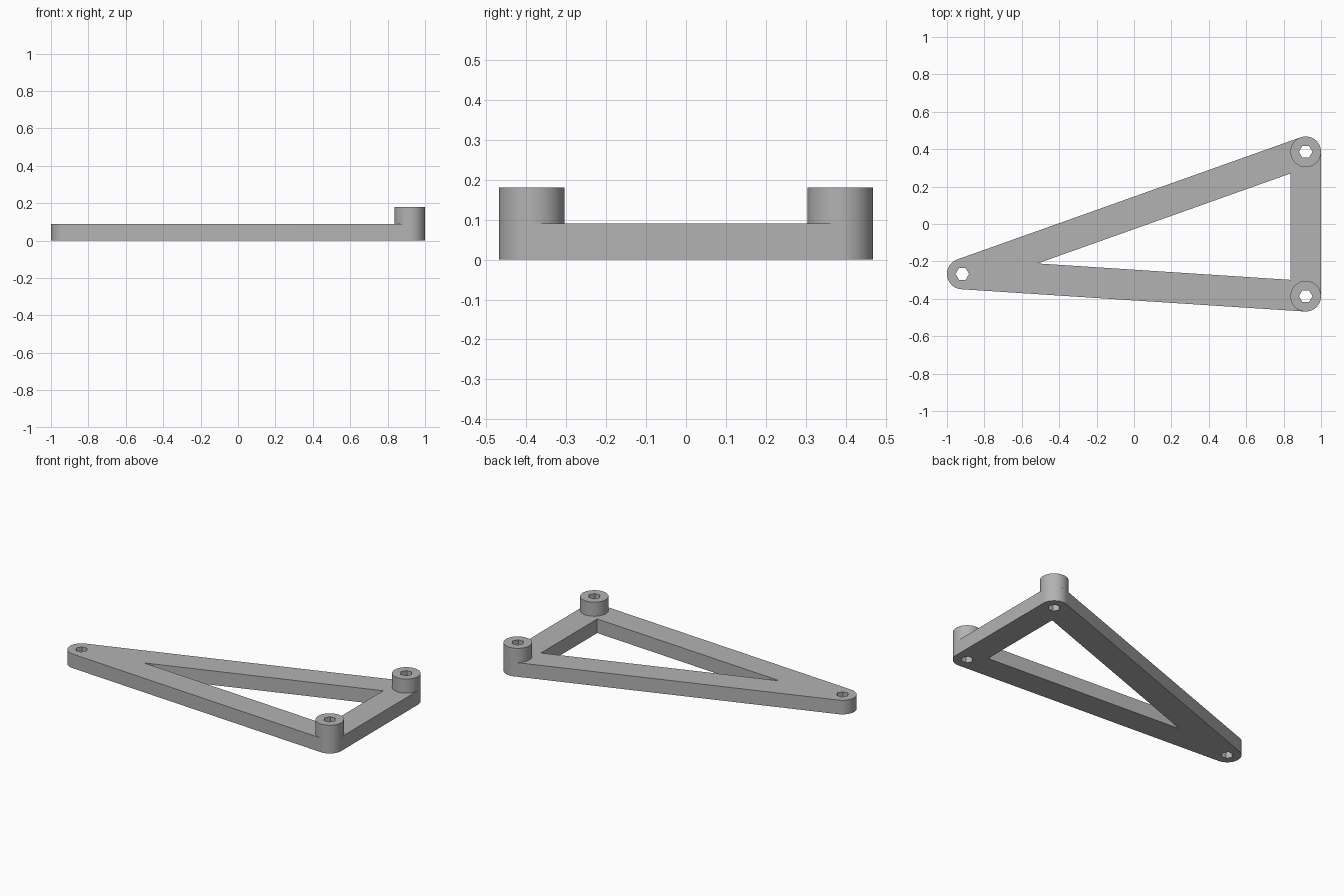
import bpy, bmesh
from math import pi, tau, radians, atan2, cos, sin
from mathutils import Vector

cube = bpy.data.objects.get("Cube")
if cube:
    bpy.data.objects.remove(cube, do_unlink=True)

RADIUS = 0.082      # boss radius and half width of each arm
HOLE = 0.036        # hexagonal hole, corner radius
PLATE_TOP = 0.09
BOSS_TOP = 0.18
# Hole centres, counter-clockwise
TIP = Vector((-0.918, -0.267))
FRONT = Vector((0.918, -0.386))
BACK = Vector((0.918, 0.386))
CORNERS = [TIP, FRONT, BACK]

grey = bpy.data.materials.new("plain grey")
grey.use_nodes = True
colour = (0.45, 0.45, 0.45, 1)
grey.diffuse_color = colour
grey.node_tree.nodes["Principled BSDF"].inputs["Base Color"].default_value = colour


def arc(centre, radius, start, sweep, steps):
    return [centre + radius * Vector((cos(start + sweep * i / steps),
                                      sin(start + sweep * i / steps)))
            for i in range(steps + 1)]


def circle(centre, radius, sides):
    return arc(centre, radius, 0, tau, sides)[:-1]


def rounded_outline():
    """Outline wrapped around the three corner circles."""
    points = []
    for i, here in enumerate(CORNERS):
        into = here - CORNERS[i - 1]
        out = CORNERS[(i + 1) % 3] - here
        start = atan2(into.y, into.x) - pi / 2
        sweep = (atan2(out.y, out.x) - atan2(into.y, into.x)) % tau
        points += arc(here, RADIUS, start, sweep, 24)
    return points


def inner_triangle():
    """Triangle of the arm centre lines, inset by half an arm width."""
    points = []
    for i, here in enumerate(CORNERS):
        a = (CORNERS[i - 1] - here).normalized()
        b = (CORNERS[(i + 1) % 3] - here).normalized()
        bisector = (a + b).normalized()
        points.append(here + bisector * RADIUS / abs(a.cross(bisector)))
    return points


def extruded_part(name, loops, bottom, top, closed_base=True):
    """Solid from an outer loop and hole loops."""
    bm = bmesh.new()
    edges = []
    for loop in loops:
        verts = [bm.verts.new((p.x, p.y, bottom)) for p in loop]
        edges += [bm.edges.new((v, verts[i - 1])) for i, v in enumerate(verts)]
    bmesh.ops.triangle_fill(bm, edges=edges, use_beauty=True, normal=(0, 0, 1))
    base = bm.faces[:]
    result = bmesh.ops.extrude_face_region(bm, geom=base, use_keep_orig=True)
    raised = [g for g in result["geom"] if isinstance(g, bmesh.types.BMVert)]
    bmesh.ops.translate(bm, verts=raised, vec=(0, 0, top - bottom))
    bmesh.ops.recalc_face_normals(bm, faces=bm.faces[:])
    if not closed_base:
        bmesh.ops.delete(bm, geom=base, context='FACES_ONLY')
    mesh = bpy.data.meshes.new(name)
    bm.to_mesh(mesh)
    bm.free()
    mesh.materials.append(grey)
    obj = bpy.data.objects.new(name, mesh)
    bpy.context.collection.objects.link(obj)
    bpy.ops.object.select_all(action='DESELECT')
    obj.select_set(True)
    bpy.context.view_layer.objects.active = obj
    bpy.ops.object.shade_smooth_by_angle(angle=radians(30))
    return obj


# Triangular frame plate with three through holes
holes = [circle(c, HOLE, 6) for c in CORNERS]
extruded_part("frame_plate", [rounded_outline(), inner_triangle()] + holes,
              0, PLATE_TOP)

# Raised bosses on the two wide corners
for name, centre in (("front_boss", FRONT), ("back_boss", BACK)):
    extruded_part(name, [circle(centre, RADIUS, 64), circle(centre, HOLE, 6)],
                  PLATE_TOP, BOSS_TOP, closed_base=False)
